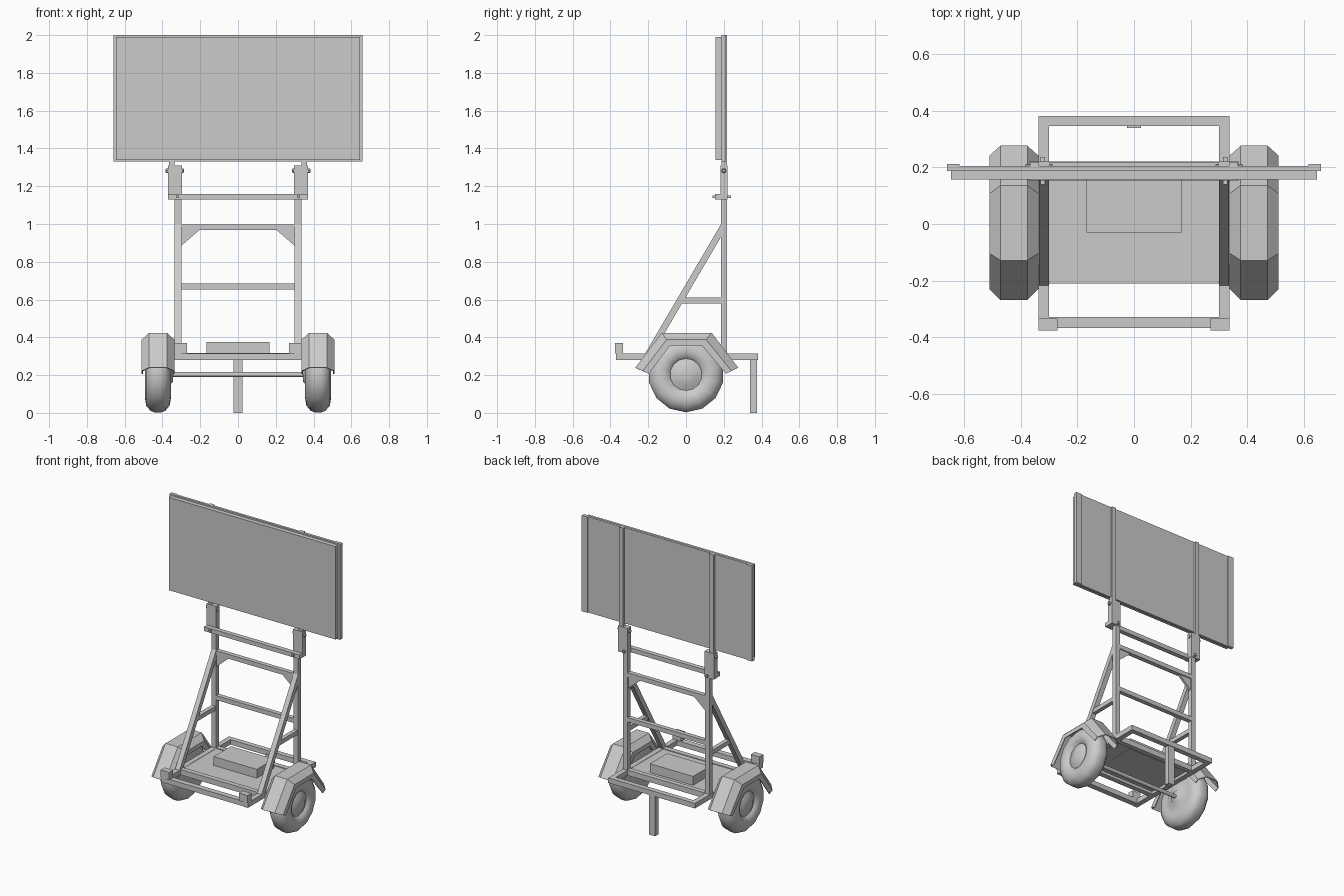
import bpy, bmesh, math
from mathutils import Vector

if "Cube" in bpy.data.objects:
    bpy.data.objects.remove(bpy.data.objects["Cube"])


def mesh_obj(name, verts, faces):
    me = bpy.data.meshes.new(name)
    me.from_pydata(verts, [], faces)
    bm = bmesh.new()
    bm.from_mesh(me)
    bmesh.ops.recalc_face_normals(bm, faces=bm.faces)
    bm.to_mesh(me)
    bm.free()
    ob = bpy.data.objects.new(name, me)
    bpy.context.collection.objects.link(ob)
    return ob


def prism(name, pts, axis, lo, hi):
    """Extrude a 2D profile along x (pts = y,z) or y (pts = x,z)."""
    n = len(pts)
    put = (lambda p, d: (d, p[0], p[1])) if axis == 'x' else (lambda p, d: (p[0], d, p[1]))
    verts = [put(p, lo) for p in pts] + [put(p, hi) for p in pts]
    faces = [list(range(n)), list(range(n, 2 * n))]
    faces += [[i, (i + 1) % n, n + (i + 1) % n, n + i] for i in range(n)]
    return mesh_obj(name, verts, faces)


def box(name, x0, x1, y0, y1, z0, z1):
    return prism(name, [(y0, z0), (y1, z0), (y1, z1), (y0, z1)], 'x', x0, x1)


def lathe_x(name, profile, y, z, n=12, phase=0.0):
    """Revolve (x, radius) points around an x-parallel axis."""
    verts, faces = [], []
    for x, r in profile:
        for i in range(n):
            a = 2 * math.pi * i / n + phase
            verts.append((x, y + r * math.cos(a), z + r * math.sin(a)))
    m = len(profile)
    for j in range(m - 1):
        for i in range(n):
            k = (i + 1) % n
            faces.append([j * n + i, j * n + k, (j + 1) * n + k, (j + 1) * n + i])
    faces += [list(range(n)), list(range((m - 1) * n, m * n))]
    return mesh_obj(name, verts, faces)


def smooth(ob, angle=50):
    bpy.ops.object.select_all(action='DESELECT')
    ob.select_set(True)
    bpy.context.view_layer.objects.active = ob
    bpy.ops.object.shade_smooth_by_angle(angle=math.radians(angle))


def mirror(ob):
    ob.modifiers.new("mirror", 'MIRROR').use_axis[0] = True
    # the mirror plane is the world x = 0 because origins stay at zero
    return ob


Y0, Y1 = 0.186, 0.217  # mast depth

# Sign panel with rear sheet and edge strips
box("sign_face", -0.645, 0.645, 0.157, 0.187, 1.34, 1.99)
box("sign_back_sheet", -0.66, 0.66, 0.187, 0.204, 1.33, 2.0)
mirror(box("sign_edge_strip", 0.615, 0.66, 0.2, 0.211, 1.33, 2.0))

# Masts: upper rails, sleeves and lower posts
mirror(box("upper_rail", 0.335, 0.366, 0.189, Y1, 1.14, 2.0))
mirror(box("mast_sleeve", 0.297, 0.371, 0.183, 0.221, 1.13, 1.31))
mirror(box("lower_post", 0.30, 0.335, Y0, Y1, 0.29, 1.30))

# Sleeve pins and bolts
mirror(lathe_x("sleeve_pin", [(0.287, 0.007), (0.29, 0.012), (0.298, 0.012), (0.298, 0.006),
                              (0.37, 0.006), (0.37, 0.012), (0.38, 0.012), (0.385, 0.007)],
               0.2, 1.282, 8))
mirror(box("crossbar_bolt", 0.313, 0.329, 0.14, 0.237, 1.137, 1.152))

# Cross members between the masts
box("top_crossbar", -0.37, 0.37, 0.153, 0.186, 1.13, 1.16)
for name, z in (("upper_rung", 0.967), ("lower_rung", 0.653)):
    box(name, -0.30, 0.30, Y0, Y1, z, z + 0.031)
mirror(prism("corner_gusset", [(0.30, 0.967), (0.205, 0.967), (0.30, 0.885)], 'y', 0.193, 0.21))

# Side braces
mirror(prism("diagonal_brace", [(-0.225, 0.30), (-0.185, 0.30), (Y0, 0.933), (Y0, 1.0)],
             'x', 0.30, 0.335))
mirror(box("side_strut", 0.303, 0.332, -0.02, Y0, 0.58, 0.61))

# Chassis frame
mirror(box("side_rail", 0.30, 0.336, -0.37, 0.38, 0.28, 0.315))
box("front_rail", -0.30, 0.30, -0.367, -0.328, 0.28, 0.315)
box("rear_rail", -0.30, 0.30, 0.345, 0.38, 0.28, 0.315)
box("front_floor_beam", -0.30, 0.30, -0.21, -0.175, 0.28, 0.318)
box("rear_floor_beam", -0.30, 0.30, Y0, 0.22, 0.28, 0.318)
box("floor_plate", -0.30, 0.30, -0.18, 0.19, 0.30, 0.313)
box("equipment_box", -0.167, 0.167, -0.03, 0.16, 0.296, 0.375)
mirror(box("front_lamp", 0.27, 0.336, -0.376, -0.333, 0.315, 0.369))
box("rear_leg", -0.024, 0.024, 0.338, 0.376, 0.0, 0.29)

# Axle and wheels
smooth(lathe_x("axle", [(-0.37, 0.013), (0.37, 0.013)], 0, 0.203))
tyre = [(0.345, 0.04), (0.355, 0.05), (0.355, 0.085), (0.362, 0.10), (0.356, 0.13), (0.362, 0.165),
        (0.385, 0.192), (0.405, 0.20), (0.443, 0.20), (0.463, 0.192), (0.486, 0.165),
        (0.492, 0.13), (0.484, 0.10), (0.468, 0.085), (0.474, 0.07), (0.484, 0.05), (0.488, 0.02)]
smooth(mirror(lathe_x("wheel", tyre, 0, 0.203, 14, math.pi / 2)), 60)

# Faceted fenders: blend from outer path to inner path across the section
outer = [(-0.268, 0.24), (-0.128, 0.424), (0.136, 0.424), (0.276, 0.24)]
inner = [(-0.197, 0.207), (-0.083, 0.358), (0.083, 0.358), (0.212, 0.207)]
section = [(0.337, 1.0), (0.337, 0.55), (0.376, 0.0), (0.471, 0.0), (0.51, 0.55), (0.51, 1.0)]
verts = []
for o, i in zip(outer, inner):
    for x, t in section:
        p = Vector(o).lerp(Vector(i), t)
        verts.append((x, p.x, p.y))
faces = [[a * 6 + b, a * 6 + b + 1, a * 6 + b + 7, a * 6 + b + 6]
         for a in range(3) for b in range(5)]
fender = mesh_obj("fender", verts, faces)
up = [p for p in fender.data.polygons if abs(p.normal.z) > 0.99][0]
if up.normal.z < 0:
    fender.data.flip_normals()
solid = fender.modifiers.new("thickness", 'SOLIDIFY')
solid.thickness = 0.006
solid.offset = -1
mirror(fender)
